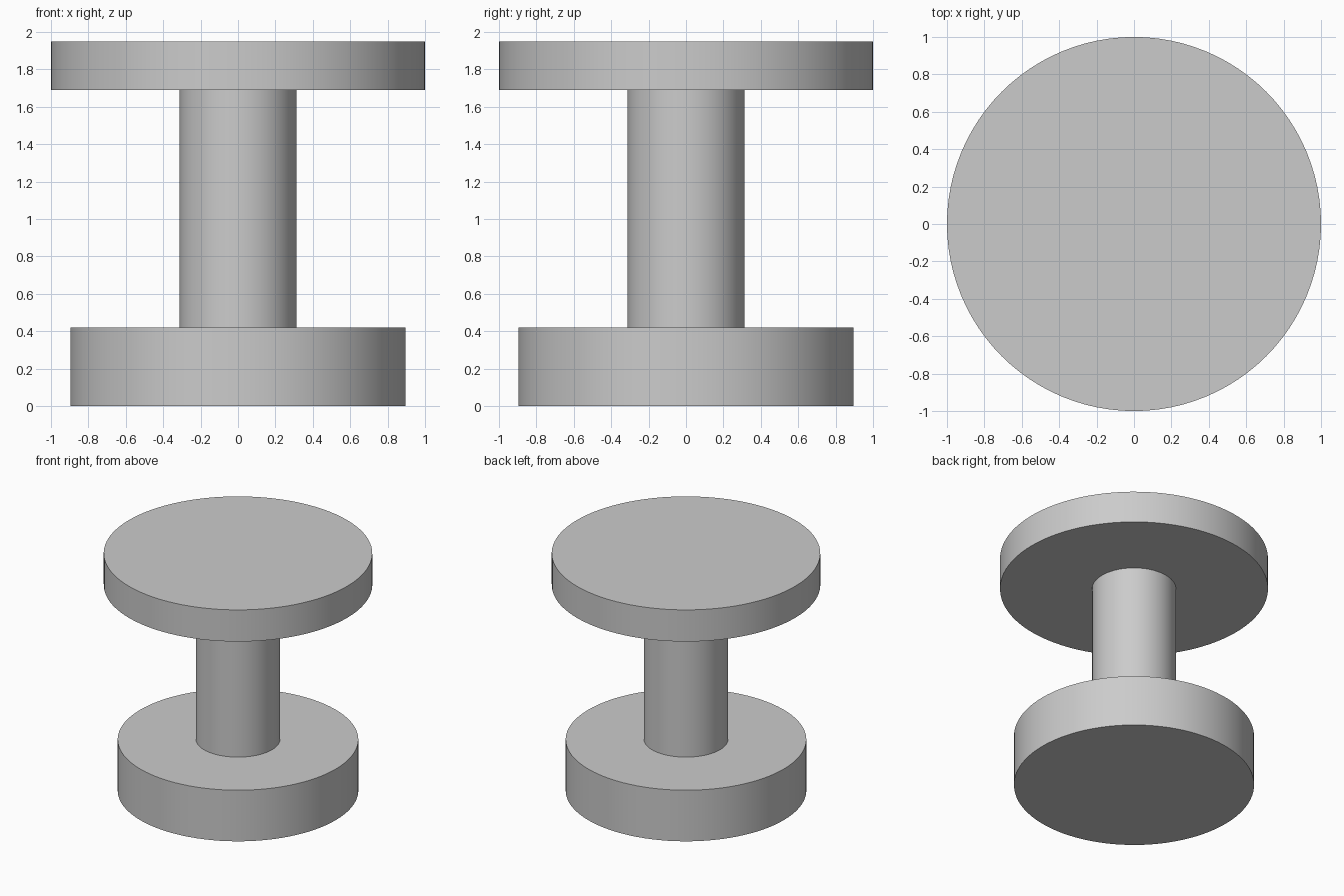
import bpy
import math

cube = bpy.data.objects.get("Cube")
if cube:
    bpy.data.objects.remove(cube, do_unlink=True)

grey = bpy.data.materials.new("plain_grey")
grey.use_nodes = True
grey.diffuse_color = (0.6, 0.6, 0.6, 1)
grey.node_tree.nodes["Principled BSDF"].inputs["Base Color"].default_value = (0.6, 0.6, 0.6, 1)


def disc(name, radius, bottom, top):
    """Upright round part between two heights, with crisp rims."""
    bpy.ops.mesh.primitive_cylinder_add(
        vertices=96, radius=radius, depth=top - bottom,
        location=(0, 0, (top + bottom) / 2))
    part = bpy.context.object
    part.name = name
    part.data.materials.append(grey)
    bpy.ops.object.shade_smooth_by_angle(angle=math.radians(30))
    return part


# Thick foot, slender stem and wide flat top
disc("base", 0.896, 0, 0.42)
disc("column", 0.313, 0.42, 1.69)
disc("top_plate", 1.0, 1.69, 1.95)
